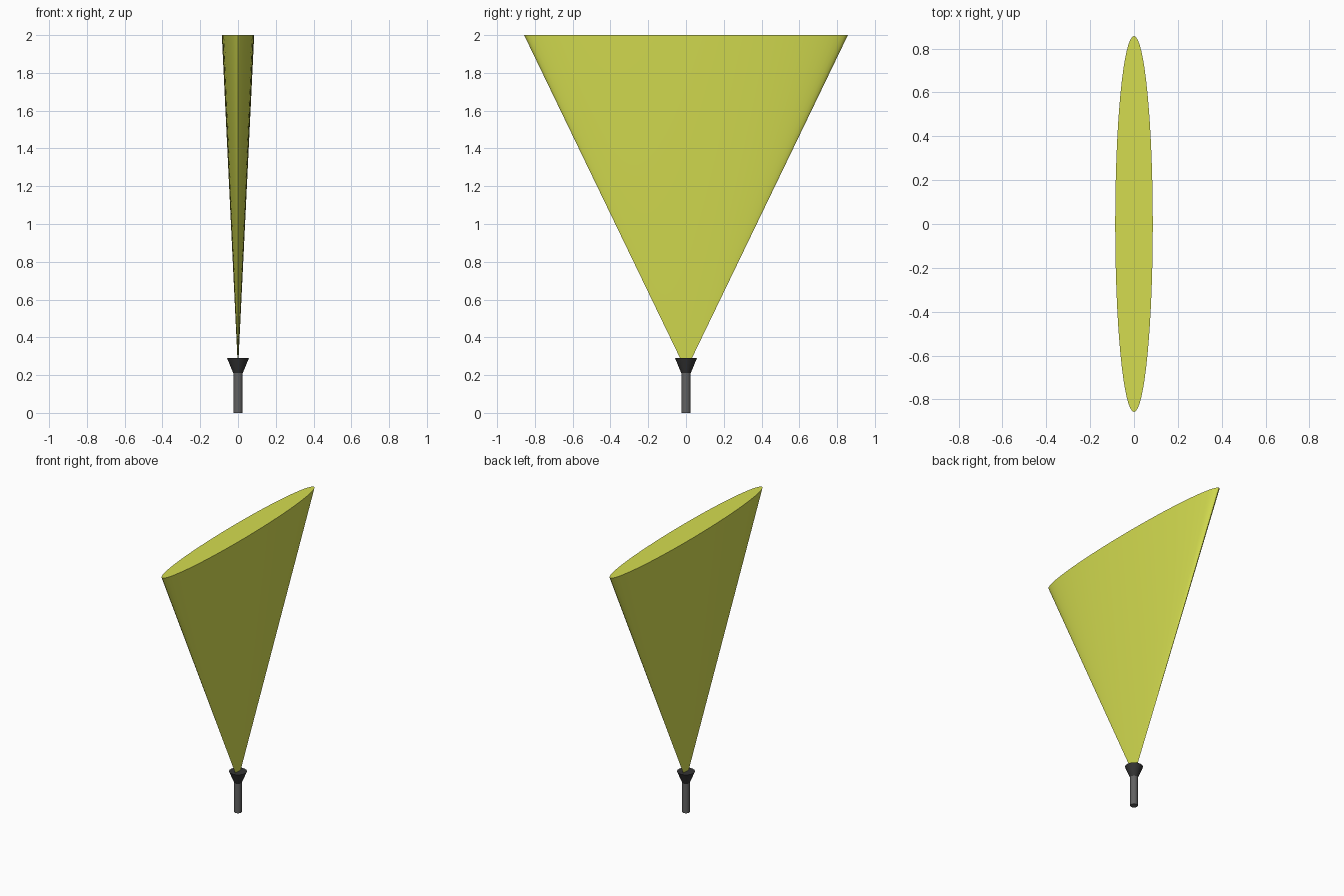
import bpy
import math

if "Cube" in bpy.data.objects:
    bpy.data.objects.remove(bpy.data.objects["Cube"])


def material(name, color):
    m = bpy.data.materials.new(name)
    m.diffuse_color = (*color, 1)
    m.use_nodes = True
    m.node_tree.nodes["Principled BSDF"].inputs["Base Color"].default_value = m.diffuse_color
    return m


def tapered(name, r_bottom, r_top, z_bottom, z_top, sides, mat, squash=1.0):
    bpy.ops.mesh.primitive_cone_add(
        vertices=sides, radius1=r_bottom, radius2=r_top,
        depth=z_top - z_bottom, location=(0, 0, (z_bottom + z_top) / 2))
    ob = bpy.context.object
    ob.name = name
    ob.scale.x = squash
    bpy.ops.object.transform_apply(location=False, rotation=False, scale=True)
    bpy.ops.object.shade_smooth_by_angle(angle=math.radians(30))
    ob.data.materials.append(mat)
    return ob


grey = material("handle_grey", (0.12, 0.12, 0.12))
dark = material("head_dark", (0.035, 0.035, 0.035))
yellow = material("beam_yellow", (0.66, 0.72, 0.08))

# Torch body and flared head
tapered("handle", 0.025, 0.025, 0.0, 0.215, 32, grey)
tapered("head", 0.025, 0.058, 0.21, 0.29, 32, dark)

# Flattened light beam widening upward from inside the head
tapered("light_beam", 0.0, 0.857, 0.225, 2.0, 64, yellow, squash=0.1)
